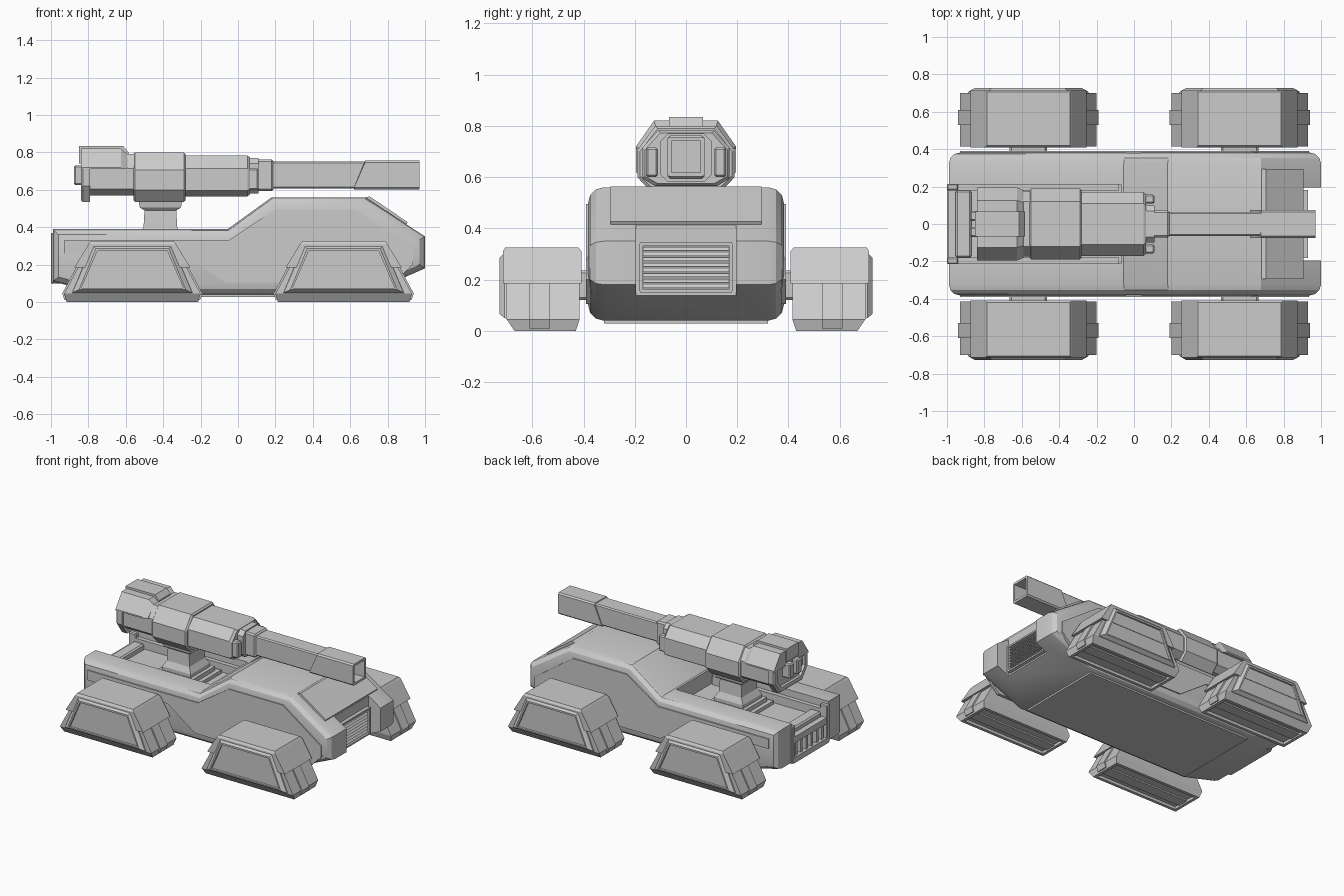
import bpy, bmesh
from mathutils import Vector

if "Cube" in bpy.data.objects:
    bpy.data.objects.remove(bpy.data.objects["Cube"])


def make(name, bm):
    bmesh.ops.recalc_face_normals(bm, faces=bm.faces[:])
    me = bpy.data.meshes.new(name)
    bm.to_mesh(me)
    bm.free()
    ob = bpy.data.objects.new(name, me)
    bpy.context.collection.objects.link(ob)
    return ob


def loft_bm(rings):
    bm = bmesh.new()
    loops = [[bm.verts.new(p) for p in r] for r in rings]
    n = len(loops[0])
    for a, b in zip(loops, loops[1:]):
        for i in range(n):
            bm.faces.new((a[i], a[(i + 1) % n], b[(i + 1) % n], b[i]))
    bm.faces.new(loops[0])
    bm.faces.new(loops[-1][::-1])
    bmesh.ops.recalc_face_normals(bm, faces=bm.faces[:])
    return bm


def loft(name, rings):
    return make(name, loft_bm(rings))


def sink(bm, direction, inset, depth):
    """Inset the extreme face looking along direction and push it inwards."""
    d = Vector(direction)
    bm.normal_update()
    f = max((f for f in bm.faces if f.normal.dot(d) > 0.95),
            key=lambda f: f.calc_center_median().dot(d))
    bmesh.ops.inset_individual(bm, faces=[f], thickness=inset)
    ret = bmesh.ops.extrude_discrete_faces(bm, faces=[f])
    for v in ret['faces'][0].verts:
        v.co -= d * depth


def prism(name, profile, y0, y1):
    return loft(name, [[(x, y, z) for x, z in profile] for y in (y0, y1)])


def box(name, x0, x1, y0, y1, z0, z1, bevel=0):
    ob = prism(name, [(x0, z0), (x1, z0), (x1, z1), (x0, z1)], y0, y1)
    if bevel:
        m = ob.modifiers.new("bevel", 'BEVEL')
        m.width, m.segments = bevel, 1
    return ob


def stack(name, cx, levels, side=1, hollow=False):
    """Rectangles (z, half x, y0, y1) lofted upwards."""
    bm = loft_bm([[(cx - h, side * a, z), (cx + h, side * a, z),
                   (cx + h, side * b, z), (cx - h, side * b, z)] for z, h, a, b in levels])
    if hollow:
        sink(bm, (0, 0, -1), 0.03, 0.02)
    return make(name, bm)


def octo(x, w, t, b, z0, z1, z2, z3):
    return [(x, -b, z0), (x, b, z0), (x, w, z1), (x, w, z2),
            (x, t, z3), (x, -t, z3), (x, -w, z2), (x, -w, z1)]


def cut(ob, cutter):
    m = ob.modifiers.new("cut", 'BOOLEAN')
    m.operation, m.object, m.solver = 'DIFFERENCE', cutter, 'EXACT'
    bpy.context.view_layer.objects.active = ob
    bpy.ops.object.modifier_apply(modifier=m.name)
    bpy.data.objects.remove(cutter)


# Hull: side profile with rounded rims, then rear bed and front notch cut out
profile = [(-.99, .39), (-.055, .39), (.18, .56), (.68, .56), (1.0, .35),
           (1.0, .18), (.68, .04), (-.72, .04), (-.99, .11)]
bm = loft_bm([[(x, y, z) for x, z in profile] for y in (-.382, .382)])
rim = [e for e in bm.edges if abs(e.verts[0].co.y - e.verts[1].co.y) < .01]
bmesh.ops.bevel(bm, geom=rim, offset=.06, segments=3, profile=.5, affect='EDGES')
hull = make("hull", bm)
cut(hull, box("bed_cutter", -1.2, -.07, -.21, .21, .28, .7))
cut(hull, box("nose_cutter", .905, 1.2, -.195, .195, -.1, .7))
cut(hull, box("tail_cutter", -1.2, -.955, -.19, .19, .13, .24))
bpy.ops.object.select_all(action='DESELECT')
hull.select_set(True)
bpy.context.view_layer.objects.active = hull
bpy.ops.object.shade_smooth_by_angle(angle=0.5)

# Hull plates
side_shape = [(-.93, .33), (-.05, .33), (.2, .495), (.63, .495), (.935, .28),
              (.935, .2), (.84, .105), (-.07, .105), (-.29, .26), (-.93, .26)]
for s, word in ((-1, "near"), (1, "far")):
    prism(f"side_plate_{word}", side_shape, s * .37, s * .39)
prism("hood_plate", [(.66, .54), (.67, .557), (.705, .564), (.907, .427), (.89, .395)], -.295, .295)
box("belly_plate", -.70, .64, -.32, .32, .028, .06)

# Front grille
for s in (-1, 1):
    box("grille_side", .89, .93, s * .168, s * .182, .155, .34)
for z in (.15, .332):
    box("grille_bar", .89, .93, -.18, .18, z, z + .012)
for i in range(8):
    z = .168 + i * .0208
    prism("grille_slat", [(.89, z), (.922, z), (.912, z + .014), (.89, z + .014)], -.17, .17)

# Rear bed: rails, sill, tail frame and ribs
for s in (-1, 1):
    box("bed_rail", -.97, -.08, s * .18, s * .212, .27, .34)
    box("tail_post", -1.0, -.94, s * .18, s * .215, .10, .37, .006)
box("bed_sill", -.955, -.87, -.18, .18, .27, .32, .01)
box("tail_lip", -1.0, -.95, -.2, .2, .10, .14)
box("tail_top", -.995, -.94, -.2, .2, .24, .285)
for i in range(6):
    y = -.15 + i * .06
    box("tail_rib", -.985, -.94, y - .011, y + .011, .13, .25)

# Track pods at the four corners
for cx in (-.565, .565):
    for s in (-1, 1):
        stack("track", cx, [(0, .352, .43, .67), (.045, .365, .415, .70),
                            (.185, .29, .415, .70), (.30, .21, .415, .70)], s, True)
        stack("track_centre_strip", cx, [(.01, .362, .53, .61), (.045, .375, .53, .61),
                                         (.195, .295, .53, .61)], s)
        stack("fender", cx, [(.185, .31, .408, .715), (.31, .233, .408, .715),
                             (.325, .222, .42, .705)], s)
        bm = loft_bm([[(cx - b, s * y, z0), (cx + b, s * y, z0),
                       (cx + t, s * y, z1), (cx - t, s * y, z1)]
                      for y, b, t, z0, z1 in ((.69, .325, .215, .045, .31),
                                              (.708, .32, .212, .05, .305),
                                              (.728, .285, .195, .066, .285))])
        sink(bm, (0, s, 0), .015, .016)
        make("pod_cover", bm)
        box("axle", cx - .1, cx + .1, s * .36, s * .43, .12, .235, .01)

# Turret post
gx = -.415
stack("turret_base", gx, [(.275, .17, -.16, .16), (.305, .17, -.16, .16),
                          (.305, .14, -.13, .13), (.335, .14, -.13, .13),
                          (.335, .115, -.11, .11), (.36, .115, -.11, .11),
                          (.40, .09, -.09, .09), (.49, .085, -.085, .085),
                          (.505, .11, -.1, .1), (.56, .12, -.11, .11)])

# Gun housing
loft("gun_collar", [octo(-.56, .18, .11, .12, .545, .605, .70, .79),
                    octo(-.55, .19, .12, .13, .535, .60, .705, .80),
                    octo(-.29, .19, .12, .13, .535, .60, .705, .80),
                    octo(-.28, .18, .11, .12, .545, .605, .70, .79)])
loft("gun_housing", [octo(-.30, .17, .11, .12, .565, .595, .715, .782),
                     octo(.05, .17, .11, .12, .565, .595, .715, .782),
                     octo(.065, .16, .10, .11, .575, .603, .707, .773)])
for s in (-1, 1):
    box("housing_nub", .04, .11, s * .11, s * .157, .60, .715, .008)
loft("housing_tip", [octo(.05, .10, .07, .07, .58, .61, .74, .77),
                     octo(.11, .10, .07, .07, .58, .61, .74, .77)])

# Breech
loft("breech", [octo(-.81, .175, .12, .13, .57, .605, .715, .79),
                octo(-.54, .175, .12, .13, .57, .605, .715, .79)])
bm = loft_bm([octo(-.84, .185, .12, .125, .545, .625, .71, .81),
              octo(-.83, .195, .125, .135, .535, .62, .715, .82),
              octo(-.79, .195, .125, .135, .535, .62, .715, .82)])
sink(bm, (-1, 0, 0), .03, .02)
make("breech_flange", bm)
loft("breech_cap", [octo(-.84, .195, .125, .195, .71, .711, .72, .82),
                    octo(-.625, .195, .125, .195, .71, .711, .72, .82),
                    octo(-.59, .18, .115, .18, .71, .711, .718, .79)])
prism("breech_ridge", [(-.85, .74), (-.85, .835), (-.615, .835), (-.585, .80), (-.585, .74)], -.067, .067)
for s in (-1, 1):
    box("breech_nub", -.877, -.80, s * .015, s * .07, .625, .73, .008)

# Barrel with hollow muzzle
box("barrel_root", .09, .19, -.072, .072, .593, .762, .01)
box("barrel", .15, .70, -.064, .064, .607, .75, .008)


def muzzle_ring(x0, x1, h, z0, z1, c=.01):
    return [(x0, -h + c, z0), (x0, h - c, z0), (x0, h, z0 + c), (x1, h, z1 - c),
            (x1, h - c, z1), (x1, -h + c, z1), (x1, -h, z1 - c), (x0, -h, z0 + c)]


bm = loft_bm([muzzle_ring(.62, .68, .074, .602, .757), muzzle_ring(.97, .97, .074, .602, .757)])
sink(bm, (1, 0, 0), .018, .2)
make("muzzle", bm)
